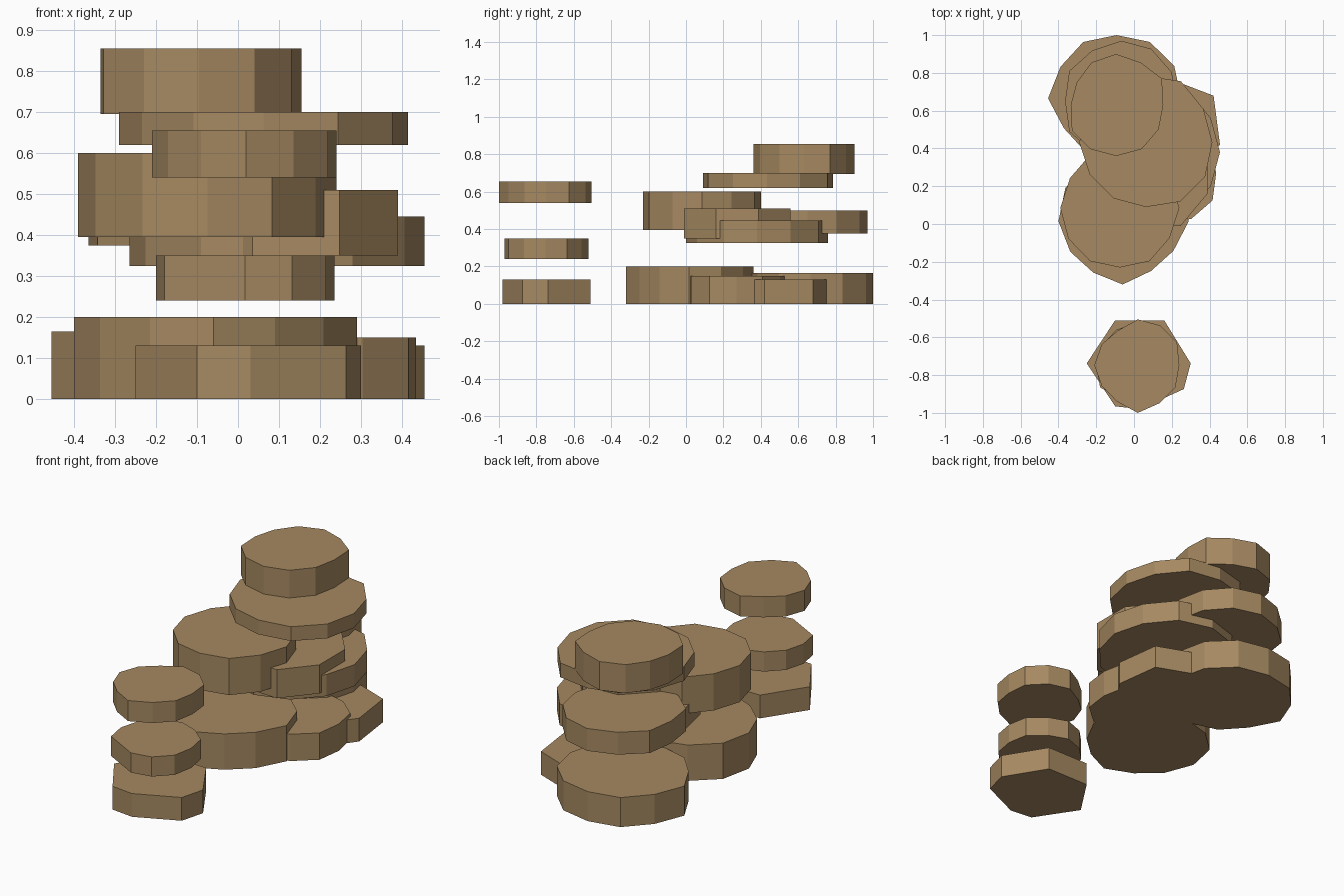
import bpy
import bmesh
from math import cos, sin, tau

default_cube = bpy.data.objects.get("Cube")
if default_cube:
    bpy.data.objects.remove(default_cube, do_unlink=True)

# One sandy stone colour for everything
stone = bpy.data.materials.new("sandy_brown_stone")
stone.use_nodes = True
stone_colour = (0.38, 0.25, 0.12, 1)
stone.diffuse_color = stone_colour
stone.node_tree.nodes["Principled BSDF"].inputs["Base Color"].default_value = stone_colour


def fit(values, low, high):
    """Stretch values so that they exactly span low to high."""
    smallest, largest = min(values), max(values)
    scale = (high - low) / (largest - smallest)
    return [low + (value - smallest) * scale for value in values]


def slab(name, x_span, y_span, z_span, radii, turn=0):
    """Uneven flat stone: corner radii at equal angles from +x; 0 skips a corner."""
    step = tau / len(radii)
    corners = [(r * cos(i * step + turn), r * sin(i * step + turn))
               for i, r in enumerate(radii) if r]
    xs = fit([corner[0] for corner in corners], *x_span)
    ys = fit([corner[1] for corner in corners], *y_span)

    bm = bmesh.new()
    bottom, top = z_span
    base = bm.faces.new([bm.verts.new((x, y, bottom)) for x, y in zip(xs, ys)])
    raised = bmesh.ops.extrude_face_region(bm, geom=[base], use_keep_orig=True)
    verts = [item for item in raised["geom"] if isinstance(item, bmesh.types.BMVert)]
    bmesh.ops.translate(bm, verts=verts, vec=(0, 0, top - bottom))
    bmesh.ops.recalc_face_normals(bm, faces=bm.faces[:])

    mesh = bpy.data.meshes.new(name)
    bm.to_mesh(mesh)
    bm.free()
    mesh.materials.append(stone)
    stone_object = bpy.data.objects.new(name, mesh)
    bpy.context.collection.objects.link(stone_object)
    return stone_object


# Small front stack of three separate stones
slab("front_stack_bottom_stone", (-.25, .30), (-.98, -.51), (0, .13),
     [27, 0, 26, 0, 26, 0, 28, 0, 26, 24, 0, 27])
slab("front_stack_middle_stone", (-.20, .235), (-.97, -.52), (.24, .35),
     [22, 23, 22, 23, 22, 22, 22, 23, 0, 22, 23, 23])
slab("front_stack_top_stone", (-.21, .24), (-1, -.505), (.54, .655),
     [22, 24, 24, 24, 21, 22, 23, 22, 22, 25, 23, 23])

# Ground layer of the large outcrop
slab("ground_front_stone", (-.40, .29), (-.32, .36), (0, .20),
     [35, 34, 33, 34, 34, 35, 34, 32, 31, 33, 30, 31])
slab("ground_left_stone", (-.11, .435), (0, .54), (0, .15),
     [27, 28, 27, 27, 26, 27, 27, 28, 27, 27, 28, 29])
slab("ground_left_back_stone", (-.08, .455), (.20, .77), (0, .13),
     [26, 29, 27, 26, 27, 28, 26], turn=-.2)
slab("ground_back_stone", (-.455, .25), (.34, 1), (0, .165),
     [34, 35, 35, 34, 35, 34, 36, 32, 33, 33, 33, 34])

# Middle layer
slab("middle_front_stone", (-.39, .24), (-.23, .40), (.395, .60),
     [32, 31, 32, 31, 32, 31, 32, 32, 32, 31, 32, 31])
slab("middle_left_stone", (-.12, .39), (-.01, .56), (.35, .51),
     [27, 28, 27, 28, 27, 27, 28, 27], turn=tau / 16)
slab("middle_wide_stone", (-.265, .455), (0, .76), (.325, .445),
     [36, 36, 38, 38, 37, 36, 36, 37, 37, 38, 37, 36])
slab("middle_back_stone", (-.365, .23), (.34, .97), (.375, .50),
     [30, 31, 32, 32, 31, 32, 30, 32, 31, 31, 31, 30])

# Upper layer and summit
slab("upper_stone", (-.29, .415), (.09, .785), (.62, .70),
     [35, 35, 37, 35, 35, 34, 35, 34, 34, 34, 36, 36])
slab("summit_stone", (-.335, .155), (.36, .90), (.695, .855),
     [25, 28, 26, 27, 26, 24, 24, 27, 27, 27, 27, 26])
